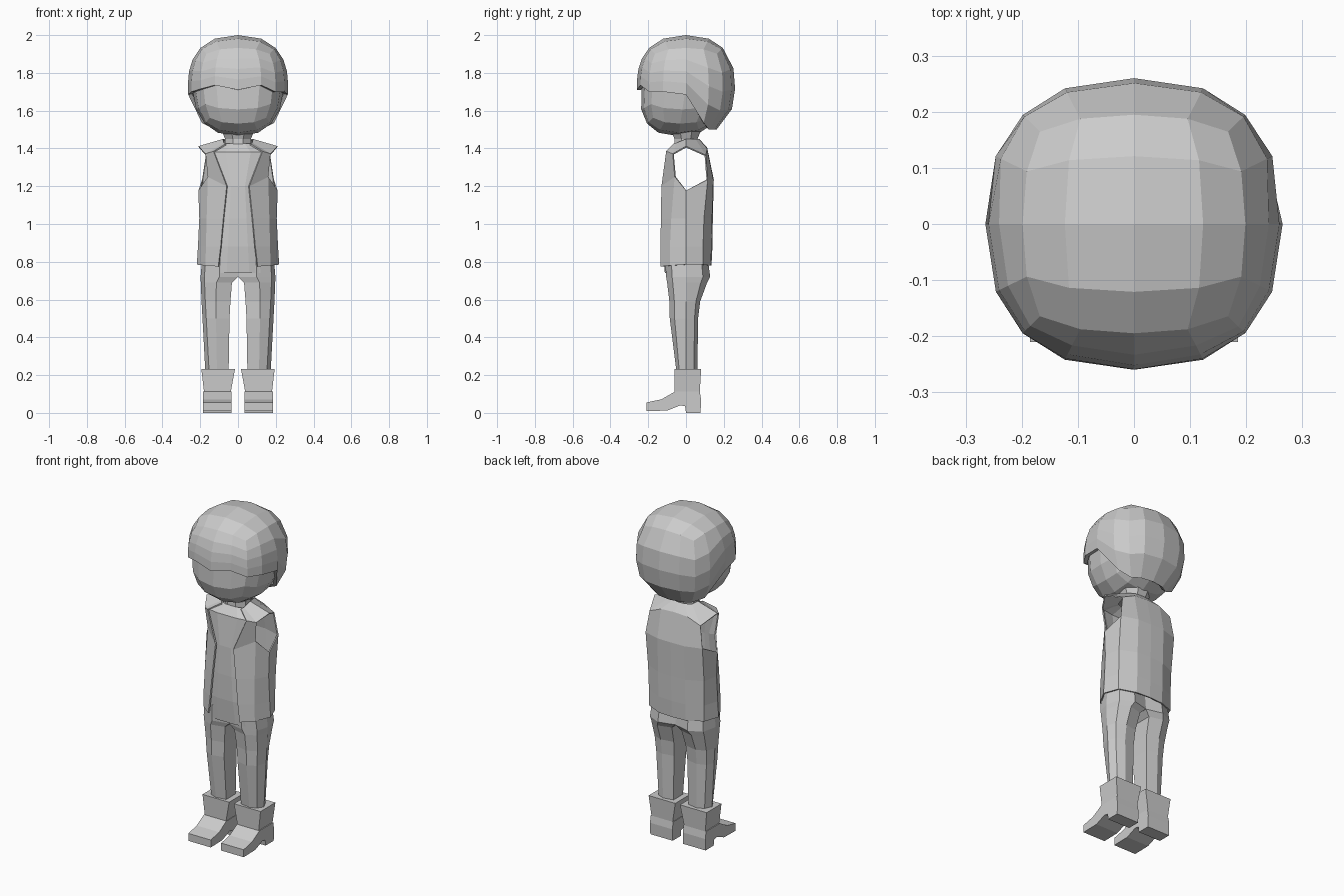
import bpy, bmesh
from mathutils import Vector

if "Cube" in bpy.data.objects:
    bpy.data.objects.remove(bpy.data.objects["Cube"])

GREY = bpy.data.materials.new("plain grey")
GREY.diffuse_color = (0.6, 0.6, 0.6, 1)
GREY.use_nodes = True
GREY.node_tree.nodes["Principled BSDF"].inputs["Base Color"].default_value = GREY.diffuse_color
P = 2.4  # roundness of the boxy ball used for head and hair


def finish(name, bm, mirror=False, thickness=0):
    bmesh.ops.recalc_face_normals(bm, faces=bm.faces[:])
    mid = sum((v.co for v in bm.verts), Vector()) / len(bm.verts)
    if mirror:
        mid.x = 0
    if sum(f.normal.dot(f.calc_center_median() - mid) * f.calc_area() for f in bm.faces) < 0:
        bmesh.ops.reverse_faces(bm, faces=bm.faces[:])
    me = bpy.data.meshes.new(name)
    bm.to_mesh(me)
    bm.free()
    me.materials.append(GREY)
    ob = bpy.data.objects.new(name, me)
    bpy.context.collection.objects.link(ob)
    if mirror:
        m = ob.modifiers.new("mirror", 'MIRROR')
        m.use_clip = True
    if thickness:
        s = ob.modifiers.new("thickness", 'SOLIDIFY')
        s.thickness = thickness
        s.offset = -1
    return ob


def loft(bm, rings, closed=True, caps=True, skip=()):
    rows = [[bm.verts.new(p) for p in r] for r in rings]
    n = len(rows[0])
    for j in range(len(rows) - 1):
        for i in range(n if closed else n - 1):
            if (j, i) in skip:
                continue
            k = (i + 1) % n
            bm.faces.new((rows[j][i], rows[j][k], rows[j + 1][k], rows[j + 1][i]))
    if closed and caps:
        bm.faces.new(rows[0][::-1])
        bm.faces.new(rows[-1])


def cube_grid():
    bm = bmesh.new()
    bmesh.ops.create_cube(bm, size=2)
    bmesh.ops.subdivide_edges(bm, edges=bm.edges[:], cuts=3, use_grid_fill=True)
    return bm


def norm(*c):
    return sum(abs(a) ** P for a in c) ** (1 / P)


# Head: boxy ball with the jaw pushed forward
bm = cube_grid()
for v in bm.verts:
    q = v.co / norm(*v.co)
    low = max(0, -q.z)
    v.co = (q.x * 0.245 * (1 - 0.06 * low), q.y * 0.235 - 0.04 * low,
            1.73 + q.z * 0.265)
finish("head", bm)

# Hair: same ball, open below, with a hem that drops towards the back
FRINGE = {-1: 1.715, -0.5: 1.735, 0: 1.71, 0.5: 1.735, 1: 1.70}
SIDE = {-1: 1.71, -0.5: 1.70, 0: 1.685, 0.5: 1.535, 1: 1.50}
bm = cube_grid()
bmesh.ops.delete(bm, geom=[f for f in bm.faces if f.calc_center_median().z < -0.99],
                 context='FACES')
for v in bm.verts:
    u, w, h = (round(c * 2) / 2 for c in v.co)
    q = v.co / norm(*v.co)
    z = 1.73 + q.z * 0.27
    if h == 1:
        v.co = (q.x * 0.265, q.y * 0.26, z)
        continue
    hem = FRINGE[u] if w == -1 else SIDE[w]
    top = 1.73 + 0.27 / norm(u, w, 1)
    z = top + (hem - top) * (1 - h) / 2
    r = (1 - abs((z - 1.73) / 0.27) ** P) ** (1 / P) / norm(u, w)
    v.co = (u * r * 0.265, w * r * 0.26, z)
finish("hair", bm, thickness=0.022)

# Neck
bm = bmesh.new()
OCT = [(1, 0.4), (0.4, 1), (-0.4, 1), (-1, 0.4), (-1, -0.4), (-0.4, -1), (0.4, -1), (1, -0.4)]
loft(bm, [[(x * r, y * r * 0.9, z) for x, y in OCT]
          for z, r in ((1.405, 0.07), (1.45, 0.068), (1.49, 0.085))])
finish("neck", bm)

# Open sleeveless coat: half sheet from front edge round to centre back
coat = [
    [(.105, -.135, .775), (.172, -.085, .78), (.218, 0, .785), (.185, .09, .785), (.09, .13, .78), (0, .135, .78)],
    [(.092, -.135, .88), (.17, -.085, .88), (.212, 0, .88), (.185, .09, .88), (.09, .135, .88), (0, .14, .88)],
    [(.078, -.133, 1.03), (.166, -.078, 1.03), (.205, 0, 1.03), (.187, .095, 1.03), (.09, .138, 1.03), (0, .142, 1.03)],
    [(.06, -.13, 1.2), (.16, -.06, 1.25), (.21, 0, 1.177), (.19, .115, 1.235), (.09, .145, 1.235), (0, .147, 1.235)],
    [(.13, -.105, 1.385), (.172, -.07, 1.372), (.21, 0, 1.412), (.17, .105, 1.365), (.09, .112, 1.4), (0, .112, 1.405)],
    [(.065, -.065, 1.425), (.075, -.05, 1.43), (.08, 0, 1.45), (.075, .05, 1.45), (.04, .068, 1.45), (0, .07, 1.45)],
]
bm = bmesh.new()
loft(bm, coat, closed=False, skip={(3, 1), (3, 2)})  # gap = armhole
finish("coat", bm, mirror=True, thickness=0.008)

# Shirt front between the coat edges
bm = bmesh.new()
loft(bm, [[(0, y, z), (x * 0.5, y, z), (x, y + 0.012, z)] for z, x, y in
          ((.74, .12, -.112), (.88, .105, -.124), (1.03, .09, -.126),
           (1.2, .075, -.122), (1.38, .135, -.102), (1.425, .07, -.062))], closed=False)
finish("shirt_front", bm, mirror=True)


# Trousers: one leg lofted from hip to ankle, mirrored
def leg_ring(z, x0, x1, y0, y1):
    cx = (x0 + x1) / 2
    return [(x0, y0 * 0.8, z), (cx, y0, z), (x1 - 0.02, y0 * 0.7, z), (x1, 0, z),
            (x1 - 0.02, y1 * 0.7, z), (cx, y1, z), (x0, y1 * 0.8, z), (x0, 0, z)]


bm = bmesh.new()
loft(bm, [leg_ring(*r) for r in (
    (.82, 0, .19, -.112, .115), (.72, 0, .198, -.105, .128),
    (.69, .032, .197, -.1, .112), (.59, .04, .193, -.088, .075),
    (.5, .045, .188, -.086, .064), (.2, .05, .172, -.048, .06))])
bmesh.ops.delete(bm, geom=[f for f in bm.faces if all(abs(v.co.x) < 1e-4 for v in f.verts)],
                 context='FACES')
finish("trousers", bm, mirror=True)

# Boots: foot with heel from a side profile, plus a flared shaft
foot = [(-.21, .01), (-.21, .055), (-.13, .072), (-.06, .112), (.073, .112), (.08, .07),
        (.077, .0), (.0, .0), (-.005, .035), (-.03, .04), (-.1, .012)]
bm = bmesh.new()
loft(bm, [[(x, y, z) for y, z in foot] for x in (.035, .185)])
loft(bm, [[(x0, y0, z), (x1, y0, z), (x1, y1, z), (x0, y1, z)] for z, x0, x1, y0, y1 in
          ((.112, .038, .18, -.06, .073), (.232, .016, .194, -.062, .08))])
finish("boots", bm, mirror=True)
